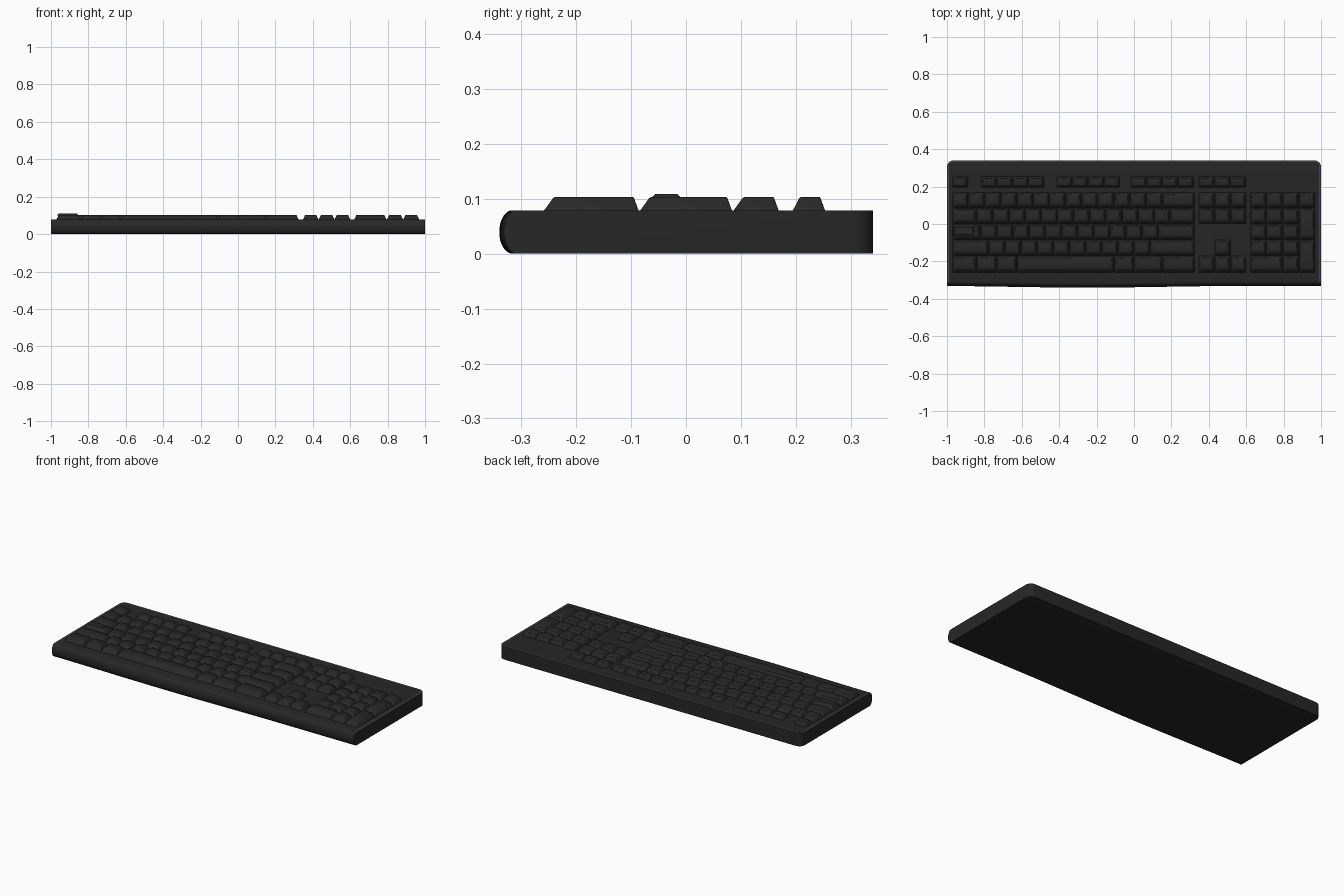
import bpy, bmesh, math

if "Cube" in bpy.data.objects:
    bpy.data.objects.remove(bpy.data.objects["Cube"])

def material(name, v):
    m = bpy.data.materials.new(name)
    m.diffuse_color = (v, v, v, 1)
    m.use_nodes = True
    m.node_tree.nodes["Principled BSDF"].inputs["Base Color"].default_value = m.diffuse_color
    return m

BODY = material("body_black", 0.02)
RIM = material("rim_grey", 0.06)
KEY = material("key_black", 0.021)

def finish(bm, name, mats, angle=35):
    bmesh.ops.recalc_face_normals(bm, faces=bm.faces)
    me = bpy.data.meshes.new(name)
    bm.to_mesh(me)
    bm.free()
    ob = bpy.data.objects.new(name, me)
    bpy.context.collection.objects.link(ob)
    for m in mats:
        me.materials.append(m)
    bpy.ops.object.select_all(action='DESELECT')
    ob.select_set(True)
    bpy.context.view_layer.objects.active = ob
    bpy.ops.object.shade_smooth_by_angle(angle=math.radians(angle))
    return ob

def bridge(bm, rings, closed=True):
    faces = []
    for a, b in zip(rings, rings[1:]):
        n = len(a)
        for i in range(n):
            j = (i + 1) % n
            faces.append(bm.faces.new((a[i], a[j], b[j], b[i])))
    bm.faces.new(rings[0])
    bm.faces.new(list(reversed(rings[-1])))
    return faces

# --- Case: side profile with rounded front, swept across x, rounded rear corners
H, R = 0.079, 0.035

def back_y(x):
    d = max(0, abs(x) - (1 - R))
    return 0.34 - R + math.sqrt(max(0, R * R - d * d))

def bulge(x):
    t = (x + 0.95) / 1.4
    return 0.008 * math.sin(math.pi * t) ** 1.5 if 0 < t < 1 else 0

corner = [1 - R + R * math.sin(math.radians(a)) for a in range(0, 91, 15)] + [0.991]
mid = [-0.95 + 1.4 * i / 24 for i in range(25)]
stations = sorted([-c for c in corner] + mid + corner)
bm = bmesh.new()
rings = []
for x in stations:
    pts = []
    for i in range(17):
        a = math.pi * i / 16
        pts.append((-0.308 - bulge(x) - 0.024 * math.sin(a), H / 2 - H / 2 * math.cos(a)))
    yb = back_y(x)
    pts += [(yb - 0.009, H), (yb, H), (yb, 0)]
    rings.append([bm.verts.new((x, y, z)) for y, z in pts])
bridge(bm, rings)
# thin lighter edge around the back and the sides of the top
for f in bm.faces:
    c = f.calc_center_median()
    if c.z > H - 0.001 and (abs(c.x) > 0.99 or c.y > back_y(c.x) - 0.008):
        f.material_index = 1
finish(bm, "keyboard_case", [BODY, RIM])

# --- Keycaps
def rounded_rect(x0, x1, y0, y1, r, n=3):
    pts = []
    for cx, cy, a0 in ((x1 - r, y1 - r, 0), (x0 + r, y1 - r, 90),
                       (x0 + r, y0 + r, 180), (x1 - r, y0 + r, 270)):
        for i in range(n + 1):
            a = math.radians(a0 + 90 * i / n)
            pts.append((cx + r * math.cos(a), cy + r * math.sin(a)))
    return pts

def add_key(bm, x0, x1, y0, y1, front=0.018, back=0.009, side=0.012, z0=0.078, z1=0.103):
    g = 0.0012
    x0, x1, y0, y1 = x0 + g, x1 - g, y0 + g, y1 - g
    rings = []
    for t, z, r in ((0, z0, 0.003), (0.92, z1 - 0.002, 0.006), (1.12, z1, 0.006)):
        pts = rounded_rect(x0 + side * t, x1 - side * t, y0 + front * t, y1 - back * t, r)
        rings.append([bm.verts.new((x, y, z)) for x, y in pts])
    bridge(bm, rings)

# y range of each row, from the number row to the space row
ROWS = [(0.085, 0.17), (0, 0.085), (-0.085, 0), (-0.17, -0.085), (-0.26, -0.17)]
FROW = (0.193, 0.2545)
X0, U = -0.971, 0.0864

# Main block: key widths in units
MAIN = [[1] * 13 + [2],
        [1.5] + [1] * 12 + [1.5],
        [1.75] + [1] * 11 + [2.25],
        [2.25] + [1] * 10 + [2.75],
        [1.5, 1.25, 1.25, 6, 1.25, 1.75, 2]]
bm = bmesh.new()
for (y0, y1), widths in zip(ROWS, MAIN):
    x = X0
    for w in widths:
        add_key(bm, x, x + w * U, y0, y1)
        x += w * U
# raised step on the lock key
add_key(bm, -0.969, -0.852, -0.066, -0.006, 0.008, 0.008, 0.007, 0.1, 0.109)
finish(bm, "main_keys", [KEY])

# Function row
bm = bmesh.new()
for start, count in ((X0, 1), (-0.818, 4), (-0.414, 4), (-0.018, 4), (0.346, 3)):
    w = 0.0845
    for i in range(count):
        add_key(bm, start + i * w, start + (i + 1) * w, *FROW, front=0.013)
finish(bm, "function_keys", [KEY])

# Navigation block and arrows
bm = bmesh.new()
NX, NU = 0.346, 0.0852
for row, cols in ((0, (0, 1, 2)), (1, (0, 1, 2)), (3, (1,)), (4, (0, 1, 2))):
    for c in cols:
        add_key(bm, NX + c * NU, NX + (c + 1) * NU, *ROWS[row])
finish(bm, "navigation_keys", [KEY])

# Number pad: column, width, top row, bottom row
bm = bmesh.new()
PX, PU = 0.62, 0.0876
pad = [(c, 1, 0, 0) for c in range(4)]
pad += [(c, 1, r, r) for r in (1, 2, 3) for c in range(3)]
pad += [(0, 2, 4, 4), (2, 1, 4, 4), (3, 1, 1, 2), (3, 1, 3, 4)]
for c, w, top, bottom in pad:
    add_key(bm, PX + c * PU, PX + (c + w) * PU, ROWS[bottom][0], ROWS[top][1])
finish(bm, "number_pad_keys", [KEY])
